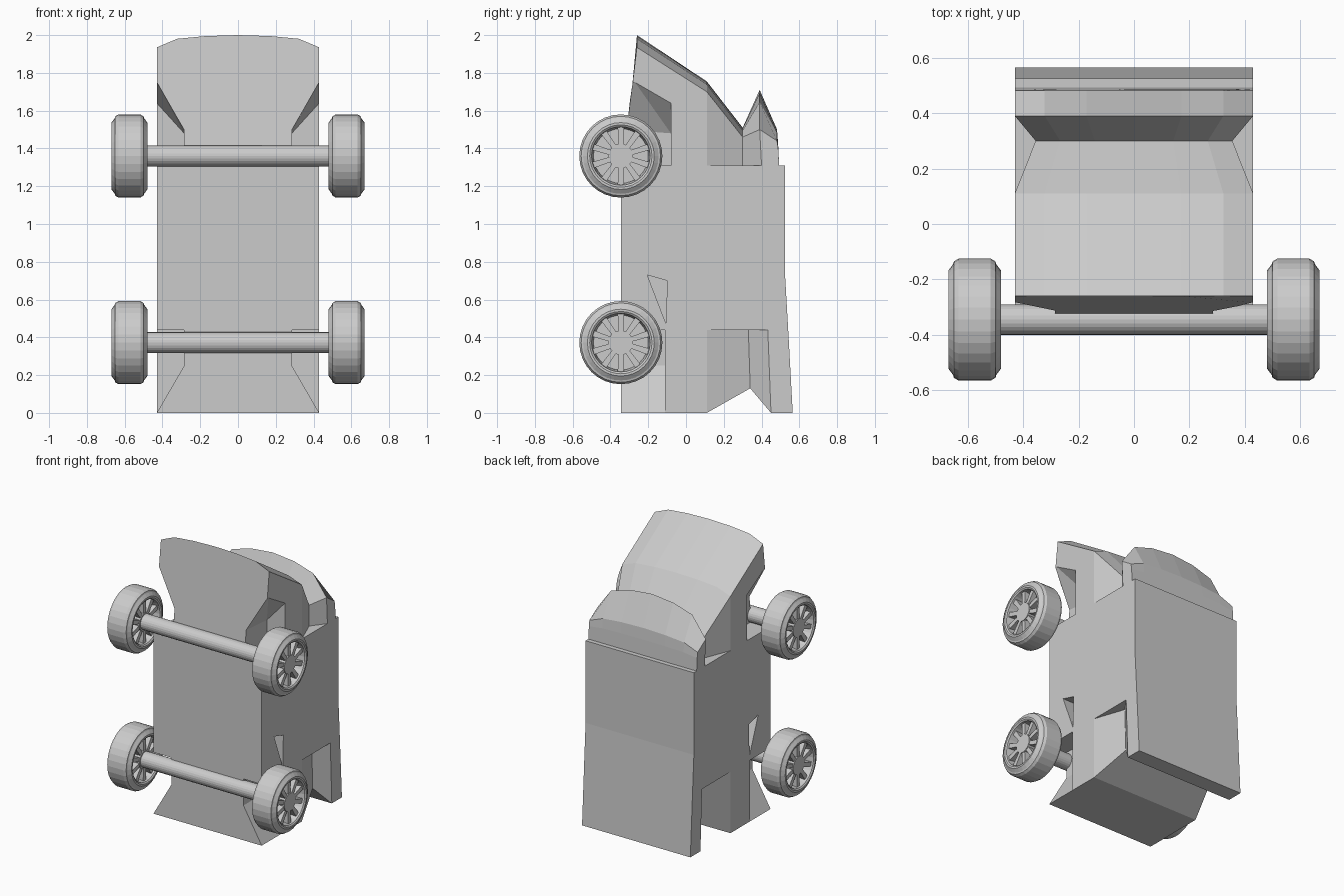
import bpy, bmesh, math
from mathutils import Vector, Matrix

if "Cube" in bpy.data.objects:
    bpy.data.objects.remove(bpy.data.objects["Cube"])

grey = bpy.data.materials.new("plain grey")
grey.diffuse_color = (0.6, 0.6, 0.6, 1)
grey.use_nodes = True
grey.node_tree.nodes["Principled BSDF"].inputs["Base Color"].default_value = grey.diffuse_color


def finish(bm, name):
    bmesh.ops.recalc_face_normals(bm, faces=bm.faces)
    me = bpy.data.meshes.new(name)
    bm.to_mesh(me)
    bm.free()
    me.materials.append(grey)
    ob = bpy.data.objects.new(name, me)
    bpy.context.collection.objects.link(ob)
    return ob


def loft(name, stations, base):
    """stations: (y at end, y at base, half width, z centre, z edge)"""
    ts = [(-1, 1), (-.75, .3), (-.4, .08), (0, 0), (.4, .08), (.75, .3), (1, 1)]
    bm = bmesh.new()
    rings = []
    for y, yb, w, zc, ze in stations:
        r = [bm.verts.new((t * w, y, zc + (ze - zc) * k)) for t, k in ts]
        r += [bm.verts.new((t * w, yb, base)) for t, k in reversed(ts)]
        rings.append(r)
    for a, b in zip(rings, rings[1:]):
        for i in range(len(a)):
            j = (i + 1) % len(a)
            bm.faces.new((a[i], a[j], b[j], b[i]))
    bm.faces.new(rings[0])
    bm.faces.new(rings[-1])
    return finish(bm, name)


def hull_cut(target, pts):
    """Cut a convex shape out of both sides of the target."""
    for s in (1, -1):
        bm = bmesh.new()
        for x, y, z in pts:
            bm.verts.new((s * x, y, z))
        bmesh.ops.convex_hull(bm, input=bm.verts)
        cutter = finish(bm, "well_cutter")
        cutter.hide_render = True
        m = target.modifiers.new("well", 'BOOLEAN')
        m.operation, m.solver, m.object = 'DIFFERENCE', 'EXACT', cutter
        bpy.context.view_layer.objects.active = target
        bpy.ops.object.modifier_apply(modifier=m.name)
        bpy.data.objects.remove(cutter)


def lathe(name, prof, n, loc, closed):
    """Turn (x, r) points around the x axis."""
    bm = bmesh.new()
    rings = [[bm.verts.new((x + loc[0], loc[1] + r * math.cos(2 * math.pi * i / n),
                            loc[2] + r * math.sin(2 * math.pi * i / n)))
              for i in range(n)] for x, r in prof]
    pairs = list(zip(rings, rings[1:]))
    if closed:
        pairs.append((rings[-1], rings[0]))
    else:
        bm.faces.new(rings[0])
        bm.faces.new(rings[-1])
    for a, b in pairs:
        for i in range(n):
            j = (i + 1) % n
            bm.faces.new((a[i], a[j], b[j], b[i]))
    return finish(bm, name)


# middle of the body
bm = bmesh.new()
prof = [(-.345, .44), (.541, .44), (.525, .72), (.525, 1.31), (-.345, 1.31)]
L = [bm.verts.new((-.43, y, z)) for y, z in prof]
R = [bm.verts.new((.43, y, z)) for y, z in prof]
bm.faces.new(L)
bm.faces.new(R)
for i in range(5):
    j = (i + 1) % 5
    bm.faces.new((L[i], L[j], R[j], R[i]))
body = finish(bm, "body_middle")
# small wedge recess beside the lower wheels
hull_cut(body, [(x, y, z) for x in (.31, .5)
                for y, z in ((-.205, .73), (-.1, .70), (-.105, .47))])

# bonnet, tapered windscreen and curved roof visor
front = loft("bonnet_and_cab", [(-.26, -.335, .43, 2.0, 1.935), (.11, .11, .43, 1.755, 1.70),
                                (.30, .30, .355, 1.51, 1.46), (.39, .40, .43, 1.71, 1.50),
                                (.482, .492, .43, 1.50, 1.44), (.488, .493, .43, 1.42, 1.40)], 1.31)
hull_cut(front, [(.285, -.6, 1.30), (.285, -.6, 1.52), (.43, -.27, 1.75), (.285, -.08, 1.48),
                 (.285, -.08, 1.30), (.43, -.08, 1.64), (.6, -.6, 1.94), (.6, -.08, 1.64),
                 (.6, -.6, 1.30), (.6, -.08, 1.30)])

# tail with tapered rear window
tail = loft("tail", [(-.345, -.345, .43, 0, 0), (.11, .11, .43, 0, 0),
                     (.34, .33, .355, .13, .13), (.45, .433, .43, 0, 0),
                     (.565, .541, .43, 0, 0)], .44)
hull_cut(tail, [(x, y, z) for y in (-.6, -.11)
                for x, z in ((.43, 0), (.285, .25), (.285, .46), (.6, .46), (.6, -.2))])

# axles and wheels
tyre = [(.095, .165), (.095, .195), (.078, .2), (.075, .21), (.058, .22), (-.058, .22),
        (-.075, .21), (-.078, .2), (-.095, .195), (-.095, .165), (-.088, .155),
        (-.03, .145), (.03, .145), (.088, .155)]
tyre = [(x, r if abs(x) < .09 or r < .17 else r - .018) for x, r in tyre]
WY = -.345
for end, z in (("upper", 1.36), ("lower", .372)):
    lathe(end + "_axle", [(-.5, .055), (.5, .055)], 24, (0, WY, z), False)
    for side, x in (("left", -.575), ("right", .575)):
        name = end + "_" + side
        lathe(name + "_tyre", tyre, 32, (x, WY, z), True)
        lathe(name + "_hub", [(-.08, .065), (.08, .065)], 20, (x, WY, z), False)
        lathe(name + "_rim_disc", [(-.02, .15), (.02, .15)], 32, (x, WY, z), False)
        # ten spokes around the hub
        bm = bmesh.new()
        for k in range(10):
            res = bmesh.ops.create_cube(bm, size=1)
            for v in res["verts"]:
                outer = v.co.z > 0
                v.co = Vector((v.co.x * .15, v.co.y * (.034 if outer else .026),
                               .158 if outer else .055))
            bmesh.ops.transform(bm, verts=res["verts"], matrix=Matrix.Translation((x, WY, z))
                                @ Matrix.Rotation(k * math.pi / 5, 4, 'X'))
        finish(bm, name + "_spokes")
